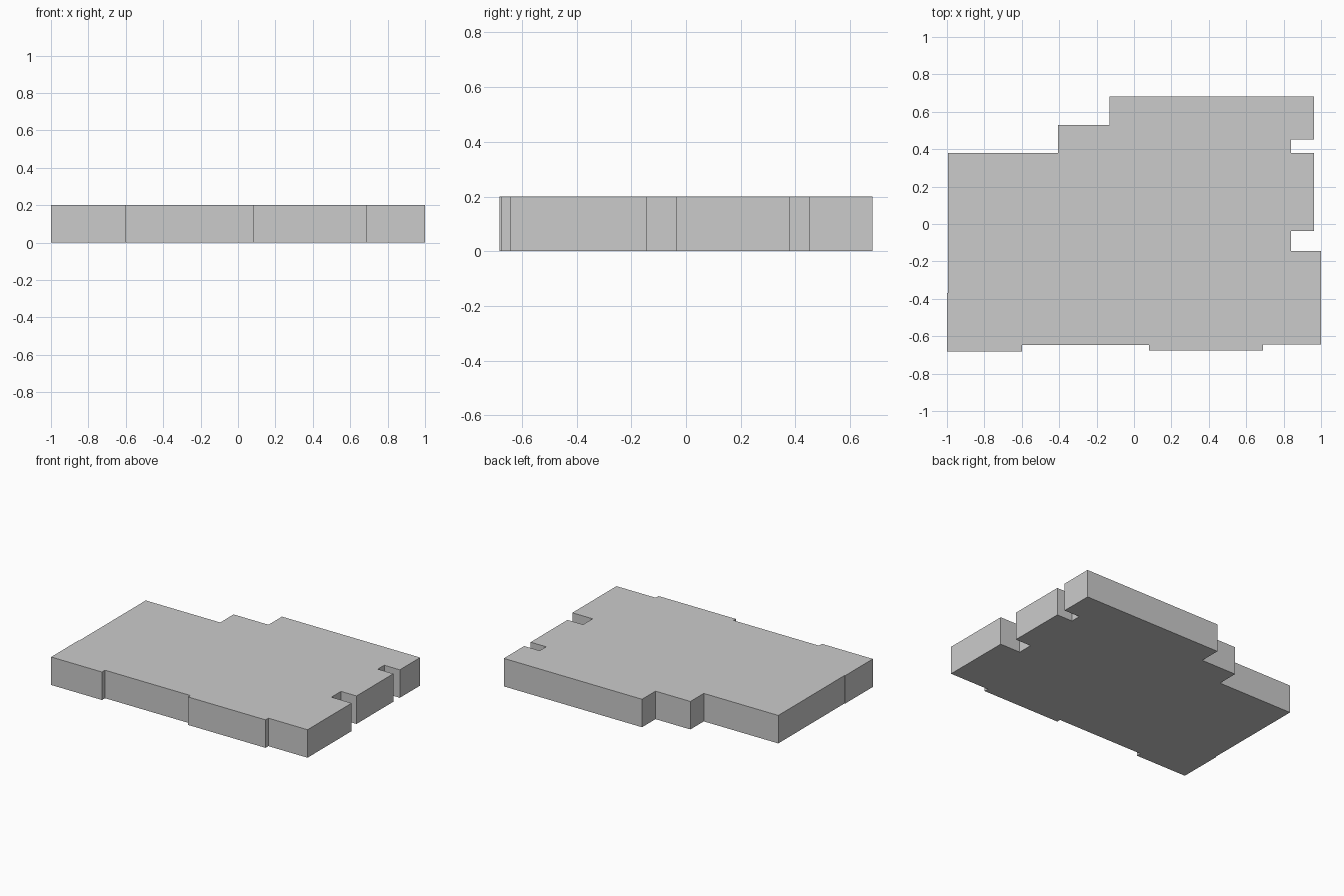
import bpy, bmesh

if "Cube" in bpy.data.objects:
    bpy.data.objects.remove(bpy.data.objects["Cube"])

HEIGHT = 0.2

# Footprint of the block, counter-clockwise from the front left corner
outline = [
    (-1.0, -0.682), (-0.598, -0.682), (-0.598, -0.648), (0.079, -0.648),
    (0.079, -0.675), (0.69, -0.675), (0.69, -0.643), (1.0, -0.643),
    # right side with two notches
    (1.0, -0.145), (0.84, -0.145), (0.84, -0.037), (0.963, -0.037),
    (0.963, 0.379), (0.84, 0.379), (0.84, 0.452), (0.963, 0.452),
    # stepped back edge
    (0.963, 0.682), (-0.13, 0.682), (-0.13, 0.53), (-0.406, 0.53),
    (-0.406, 0.379), (-0.995, 0.379),
    # shallow step on the left side
    (-0.995, -0.37), (-1.0, -0.37),
]

# Extrude the footprint into a solid slab
bm = bmesh.new()
base = bm.faces.new([bm.verts.new((x, y, 0)) for x, y in outline])
top = bmesh.ops.extrude_face_region(bm, geom=[base], use_keep_orig=True)
bmesh.ops.translate(bm, vec=(0, 0, HEIGHT),
                    verts=[g for g in top["geom"] if isinstance(g, bmesh.types.BMVert)])
bmesh.ops.recalc_face_normals(bm, faces=bm.faces)

mesh = bpy.data.meshes.new("building_block")
bm.to_mesh(mesh)
bm.free()
bpy.context.collection.objects.link(bpy.data.objects.new("building_block", mesh))
